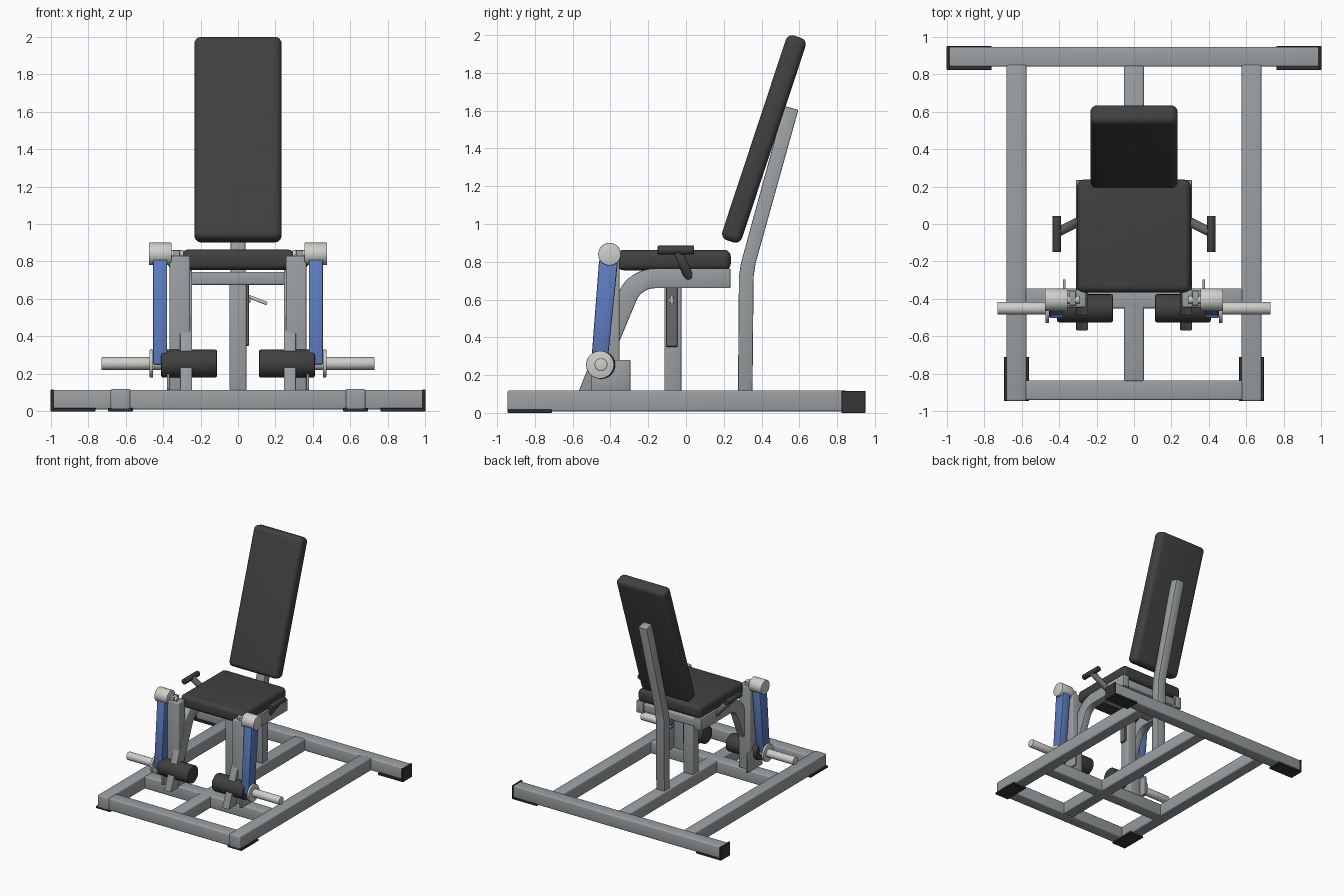
import bpy, bmesh, math
from mathutils import Vector, Matrix

if "Cube" in bpy.data.objects:
    bpy.data.objects.remove(bpy.data.objects["Cube"])


def material(name, rgb):
    m = bpy.data.materials.new(name)
    m.diffuse_color = (*rgb, 1)
    m.use_nodes = True
    m.node_tree.nodes["Principled BSDF"].inputs["Base Color"].default_value = m.diffuse_color
    return m


STEEL = material("grey steel", (0.33, 0.35, 0.36))
DARK_STEEL = material("dark steel", (0.14, 0.14, 0.15))
PAD = material("black padding", (0.052, 0.052, 0.052))
RUBBER = material("black rubber", (0.035, 0.035, 0.035))
BLUE = material("blue paint", (0.11, 0.2, 0.52))
CHROME = material("light metal", (0.62, 0.62, 0.6))


def finish(name, bm, mat, bevel=0.0, seg=3, mirror=False, matrix=None):
    bmesh.ops.recalc_face_normals(bm, faces=bm.faces)
    if bevel:
        sharp = [e for e in bm.edges if e.calc_face_angle(0) > math.radians(35)]
        bmesh.ops.bevel(bm, geom=sharp, offset=bevel, segments=seg,
                        profile=0.5, affect='EDGES', clamp_overlap=True)
    if matrix:
        bm.transform(matrix)
    me = bpy.data.meshes.new(name)
    bm.to_mesh(me)
    bm.free()
    me.materials.append(mat)
    ob = bpy.data.objects.new(name, me)
    bpy.context.collection.objects.link(ob)
    if mirror:
        ob.modifiers.new("mirror", 'MIRROR').use_clip = False
    return ob


def box(name, x, y, z, mat=STEEL, bevel=0.01, seg=3, mirror=False, matrix=None):
    bm = bmesh.new()
    bmesh.ops.create_cube(bm, size=1)
    for v in bm.verts:
        for i, (lo, hi) in enumerate((x, y, z)):
            v.co[i] = hi if v.co[i] > 0 else lo
    return finish(name, bm, mat, bevel, seg, mirror, matrix)


def prism(name, x, outline, mat=STEEL, bevel=0.006, mirror=False):
    """Side outline of (y, z) points, extruded across x."""
    bm = bmesh.new()
    f = bm.faces.new([bm.verts.new((x[0], y, z)) for y, z in outline])
    r = bmesh.ops.extrude_face_region(bm, geom=[f])
    for v in r["geom"]:
        if isinstance(v, bmesh.types.BMVert):
            v.co.x = x[1]
    return finish(name, bm, mat, bevel, 2, mirror)


def rod(name, a, b, r, mat, bevel=0.004, mirror=False, sides=32):
    a, b = Vector(a), Vector(b)
    bm = bmesh.new()
    bmesh.ops.create_cone(bm, cap_ends=True, segments=sides, radius1=r,
                          radius2=r, depth=(b - a).length)
    rot = (b - a).to_track_quat('Z', 'Y').to_matrix().to_4x4()
    return finish(name, bm, mat, bevel, 2, mirror,
                  Matrix.Translation((a + b) / 2) @ rot)


# Floor frame
RAIL = (0.01, 0.115)
box("rear_beam", (-0.99, 0.99), (0.84, 0.945), RAIL)
box("side_rail", (0.575, 0.68), (-0.945, 0.85), (0.008, 0.119), mirror=True)
box("front_beam", (-0.58, 0.58), (-0.94, -0.835), RAIL)
box("middle_beam", (-0.58, 0.58), (-0.45, -0.345), RAIL)
box("centre_rail", (-0.053, 0.053), (-0.84, 0.845), RAIL)

# Rubber feet
box("rear_foot", (0.76, 1.0), (0.822, 0.95), (0, 0.018), RUBBER, 0.003, 1, True)
box("rear_end_cap", (0.985, 1.0), (0.822, 0.95), (0, 0.117), RUBBER, 0.003, 1, True)
box("front_foot", (0.56, 0.695), (-0.945, -0.71), (0, 0.018), RUBBER, 0.003, 1, True)

# Seat post with its height adjuster
box("seat_post", (-0.045, 0.045), (-0.115, -0.025), (0.11, 0.69))
box("adjuster_plate", (0.04, 0.06), (-0.105, -0.045), (0.35, 0.7), DARK_STEEL, 0.003, 1)
rod("adjuster_bolt", (0.055, -0.075, 0.595), (0.066, -0.075, 0.595), 0.015, CHROME, 0.002)
rod("adjuster_pin", (0.05, -0.075, 0.615), (0.155, -0.075, 0.575), 0.009, CHROME, 0.002)

# Bent post behind the backrest
prism("back_post", (-0.04, 0.04),
      [(0.275, 0.11), (0.352, 0.11), (0.358, 0.72), (0.368, 0.79),
       (0.595, 1.605), (0.518, 1.625), (0.29, 0.79), (0.28, 0.72)])

# Curved seat frame: leaning leg, quarter bend, level arm
lean = math.atan(0.43)
outer, inner = [(-0.57, 0.11)], [(-0.465, 0.11)]
cy, cz = -0.165, 0.555
for i in range(9):
    a = math.pi - lean + (math.pi / 2 - math.pi + lean) * i / 8
    outer.append((cy + 0.21 * math.cos(a), cz + 0.21 * math.sin(a)))
    inner.append((cy + 0.105 * math.cos(a), cz + 0.105 * math.sin(a)))
outer.append((0.235, 0.765))
inner.append((0.235, 0.66))
prism("seat_frame", (0.245, 0.31), outer + inner[::-1], mirror=True)
box("rear_seat_bar", (-0.25, 0.25), (0.13, 0.225), (0.675, 0.745))
box("middle_seat_bar", (-0.25, 0.25), (-0.12, -0.02), (0.675, 0.745))

# Upright columns and their gusset plates
box("column", (0.255, 0.365), (-0.445, -0.352), (0.11, 0.83), mirror=True)
prism("gusset_plate", (0.365, 0.38),
      [(-0.5, 0.115), (-0.295, 0.115), (-0.295, 0.28), (-0.42, 0.28), (-0.5, 0.22)],
      bevel=0.002, mirror=True)

# Cushions
box("seat_cushion", (-0.303, 0.303), (-0.365, 0.237), (0.755, 0.863), PAD, 0.035, 5)
box("backrest", (-0.233, 0.233), (-0.055, 0.055), (-0.57, 0.57), PAD, 0.037, 5,
    matrix=Matrix.Translation((0, 0.4125, 1.45)) @ Matrix.Rotation(math.radians(-18.3), 4, 'X'))

# Swinging levers
rod("upper_pivot", (0.355, -0.405, 0.84), (0.475, -0.405, 0.84), 0.06, CHROME, mirror=True)
rod("pivot_shaft", (0.29, -0.405, 0.84), (0.36, -0.405, 0.84), 0.02, CHROME, mirror=True)
box("pivot_bracket", (0.31, 0.345), (-0.435, -0.36), (0.78, 0.86), STEEL, 0.005, 2, True)
prism("lever", (0.378, 0.453),
      [(-0.503, 0.25), (-0.417, 0.25), (-0.36, 0.81), (-0.46, 0.81)], BLUE, 0.008, True)
rod("weight_flange", (0.453, -0.455, 0.255), (0.473, -0.455, 0.255), 0.074, CHROME, mirror=True)
rod("weight_peg", (0.4, -0.45, 0.255), (0.73, -0.45, 0.255), 0.034, CHROME, mirror=True)
rod("leg_roller", (0.112, -0.45, 0.255), (0.41, -0.45, 0.255), 0.075, PAD, 0.01, True)

# Hand grips beside the seat
rod("grip_arm", (0.29, 0.015, 0.72), (0.41, -0.045, 0.86), 0.025, DARK_STEEL, mirror=True)
rod("hand_grip", (0.412, -0.15, 0.862), (0.412, 0.043, 0.862), 0.023, PAD, 0.004, True)

# Smooth curves, crisp edges
for ob in bpy.context.scene.objects:
    ob.select_set(True)
    bpy.context.view_layer.objects.active = ob
bpy.ops.object.shade_smooth_by_angle(angle=math.radians(35))
